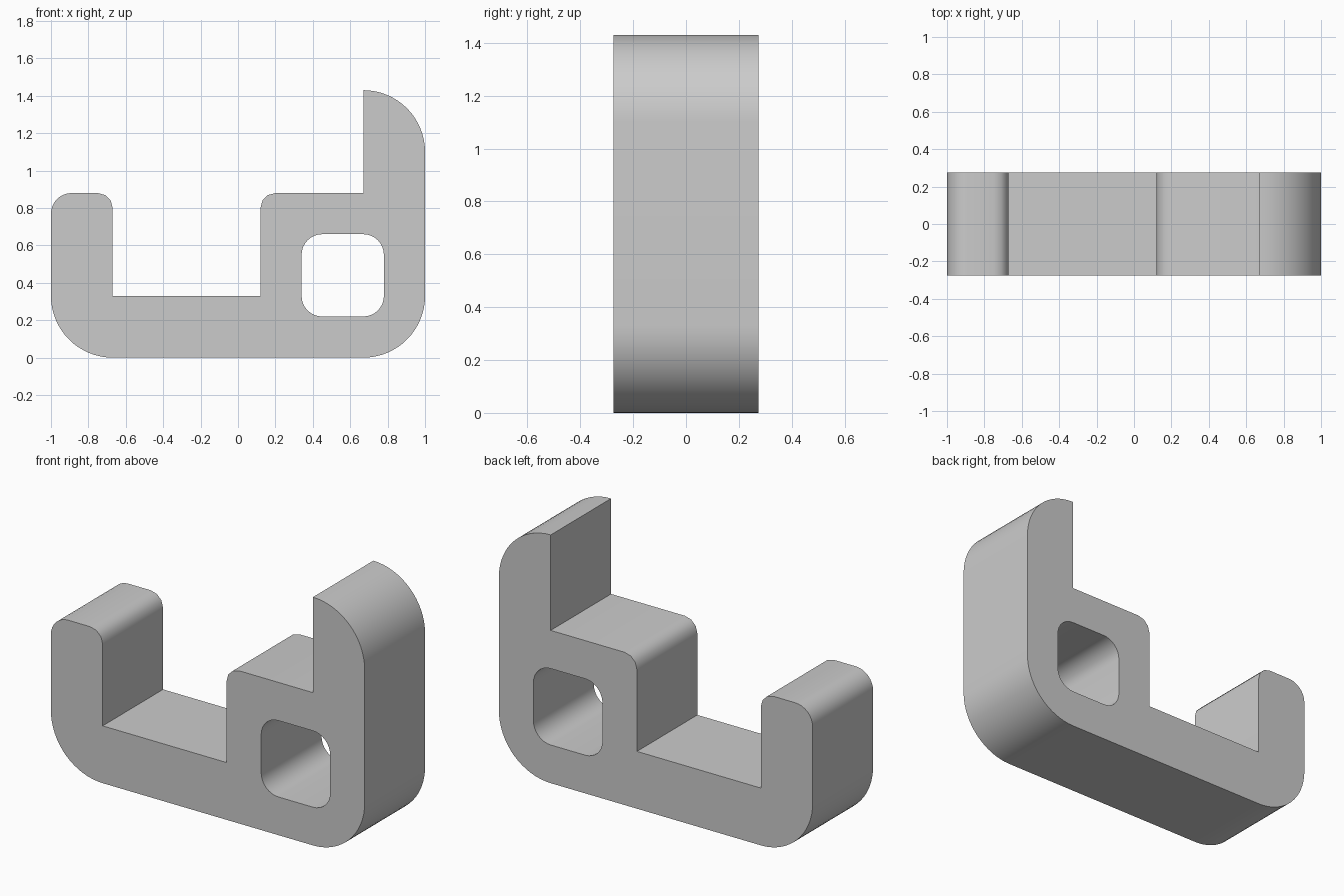
import bpy, bmesh, math
from mathutils import Vector

if "Cube" in bpy.data.objects:
    bpy.data.objects.remove(bpy.data.objects["Cube"])

HALF_DEPTH = 0.275


def rounded(corners):
    """Outline in the x-z plane from (x, z, radius, segments) right-angle corners."""
    pts = []
    n = len(corners)
    for i, (x, z, r, seg) in enumerate(corners):
        p = Vector((x, z))
        if r == 0:
            pts.append(p)
            continue
        a = (Vector(corners[i - 1][:2]) - p).normalized()
        b = (Vector(corners[(i + 1) % n][:2]) - p).normalized()
        centre = p + (a + b) * r
        for k in range(seg + 1):
            t = math.pi / 2 * k / seg
            pts.append(centre - b * r * math.cos(t) - a * r * math.sin(t))
    return pts


# Bracket body: hook arm, base, stepped block and tall back
body = rounded([
    (-1, 0, 0.33, 16), (1, 0, 0.33, 16), (1, 1.43, 0.33, 16),
    (0.67, 1.43, 0, 0), (0.67, 0.88, 0, 0),
    (0.12, 0.88, 0.08, 3), (0.12, 0.33, 0, 0),
    (-0.67, 0.33, 0, 0), (-0.67, 0.88, 0.08, 3), (-1, 0.88, 0.11, 8),
])
# Rounded square opening through the block
opening = rounded([(x, z, 0.11, 8) for x, z in
                   ((0.34, 0.22), (0.78, 0.22), (0.78, 0.66), (0.34, 0.66))])

bm = bmesh.new()
edges = []
for loop in (body, opening):
    vs = [bm.verts.new((p.x, -HALF_DEPTH, p.y)) for p in loop]
    edges += [bm.edges.new((vs[i - 1], vs[i])) for i in range(len(vs))]
bmesh.ops.triangle_fill(bm, edges=edges, use_beauty=True, normal=(0, -1, 0))

# Extrude the profile to full depth, keeping the front cap
ext = bmesh.ops.extrude_face_region(bm, geom=bm.faces[:], use_keep_orig=True)
bmesh.ops.translate(bm, vec=(0, 2 * HALF_DEPTH, 0),
                    verts=[g for g in ext["geom"] if isinstance(g, bmesh.types.BMVert)])
bmesh.ops.recalc_face_normals(bm, faces=bm.faces[:])

mesh = bpy.data.meshes.new("hook_bracket")
bm.to_mesh(mesh)
bm.free()
bracket = bpy.data.objects.new("hook_bracket", mesh)
bpy.context.collection.objects.link(bracket)

grey = bpy.data.materials.new("light_grey")
grey.diffuse_color = (0.6, 0.6, 0.6, 1)
grey.use_nodes = True
grey.node_tree.nodes["Principled BSDF"].inputs["Base Color"].default_value = grey.diffuse_color
mesh.materials.append(grey)

bpy.context.view_layer.objects.active = bracket
bracket.select_set(True)
bpy.ops.object.shade_smooth_by_angle(angle=math.radians(35))
